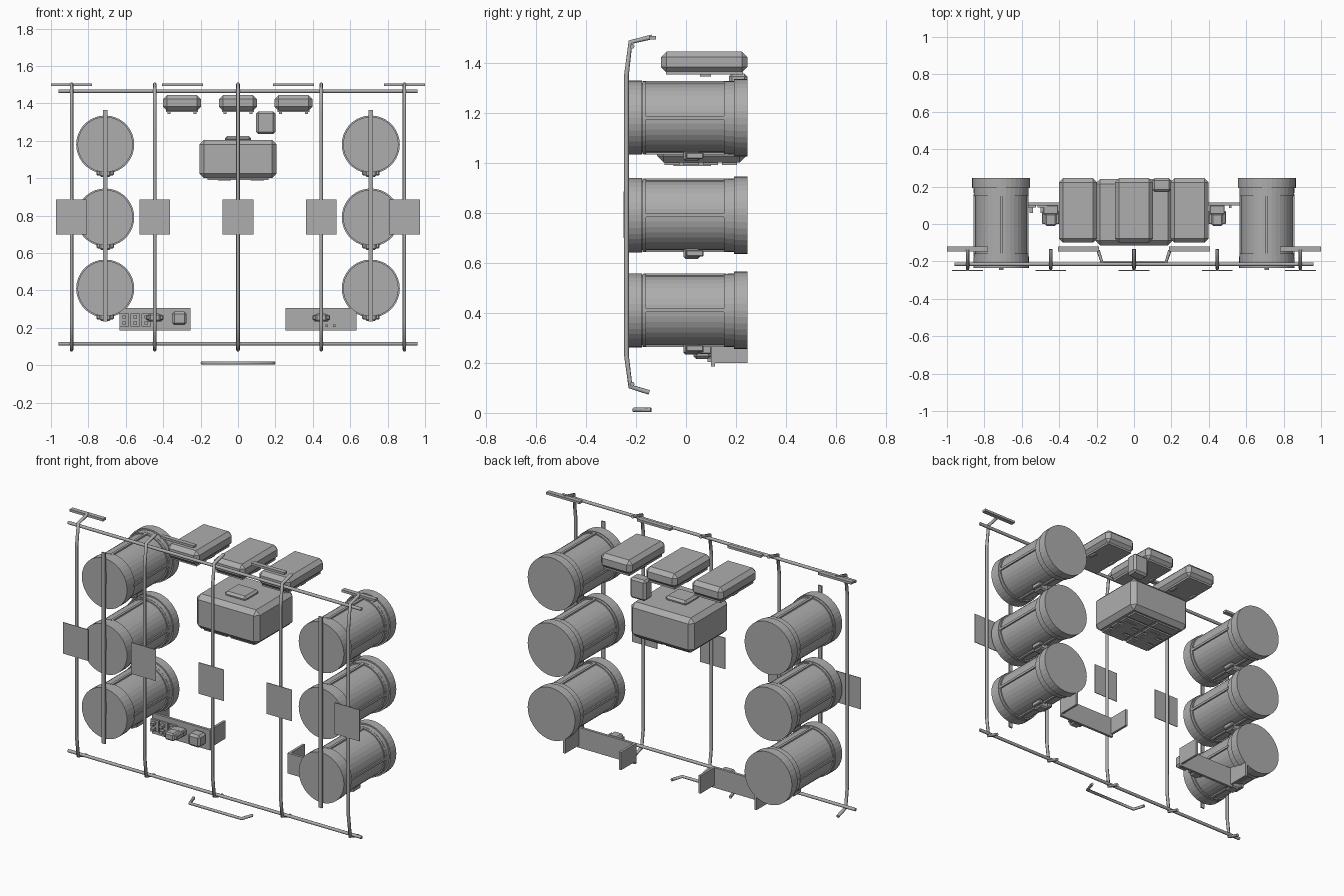
import bpy, bmesh, math
from mathutils import Vector, Matrix

if "Cube" in bpy.data.objects:
    bpy.data.objects.remove(bpy.data.objects["Cube"])

grey = bpy.data.materials.new("plain grey")
grey.diffuse_color = (0.42, 0.42, 0.42, 1)
grey.use_nodes = True
grey.node_tree.nodes["Principled BSDF"].inputs["Base Color"].default_value = grey.diffuse_color


def finish(name, bm):
    me = bpy.data.meshes.new(name)
    bmesh.ops.recalc_face_normals(bm, faces=bm.faces)
    bm.to_mesh(me)
    bm.free()
    me.materials.append(grey)
    ob = bpy.data.objects.new(name, me)
    bpy.context.collection.objects.link(ob)
    return ob


def add_box(bm, x, y, z, bevel=0.0):
    """Box from (min, max) ranges with optional chamfer."""
    size = Vector((x[1] - x[0], y[1] - y[0], z[1] - z[0]))
    mid = Vector((sum(x) / 2, sum(y) / 2, sum(z) / 2))
    vs = bmesh.ops.create_cube(bm, size=1, matrix=Matrix.Translation(mid) @ Matrix.Diagonal((*size, 1)))["verts"]
    if bevel:
        edges = list({e for v in vs for e in v.link_edges})
        bmesh.ops.bevel(bm, geom=edges, offset=bevel, segments=1, affect='EDGES', profile=0.5)


def box(name, x, y, z, bevel=0.0):
    bm = bmesh.new()
    add_box(bm, x, y, z, bevel)
    return finish(name, bm)


def tube(name, pts, r=0.01):
    """Round bar following a path."""
    cu = bpy.data.curves.new(name, 'CURVE')
    cu.dimensions = '3D'
    cu.bevel_depth = r
    cu.bevel_resolution = 2
    cu.use_fill_caps = True
    sp = cu.splines.new('POLY')
    sp.points.add(len(pts) - 1)
    for p, co in zip(sp.points, pts):
        p.co = (*co, 1)
    cu.materials.append(grey)
    ob = bpy.data.objects.new(name, cu)
    bpy.context.collection.objects.link(ob)
    return ob


def drum(name, cx, cz, profile, sides=36):
    """Closed solid turned about an axis along y; profile is (y, radius)."""
    bm = bmesh.new()
    rings = [[bm.verts.new((cx + r * math.cos(2 * math.pi * i / sides), y,
                            cz + r * math.sin(2 * math.pi * i / sides)))
              for i in range(sides)] for y, r in profile]
    for a, b in zip(rings, rings[1:]):
        for i in range(sides):
            j = (i + 1) % sides
            bm.faces.new((a[i], a[j], b[j], b[i]))
    bm.faces.new(rings[0])
    bm.faces.new(rings[-1])
    return finish(name, bm)


def fixture(name, cx, cz):
    """Small clamp block with side ears."""
    bm = bmesh.new()
    add_box(bm, (cx - 0.03, cx + 0.03), (-0.01, 0.055), (cz - 0.022, cz + 0.022), 0.008)
    for s in (-1, 1):
        add_box(bm, (cx + s * 0.035 - 0.011, cx + s * 0.035 + 0.011), (0.0, 0.07),
                (cz - 0.013, cz + 0.013), 0.004)
    return finish(name, bm)


# Drums with end rims, cage rings and rails
shell = [(-0.235, 0.148), (-0.175, 0.148), (-0.175, 0.139), (0.165, 0.139),
         (0.165, 0.147), (0.192, 0.147), (0.192, 0.155), (0.245, 0.155)]
for sx in (-0.71, 0.71):
    for cz in (0.41, 0.79, 1.18):
        drum("drum", sx, cz, shell)
        for y in (-0.166, 0.158):
            drum("cage_ring", sx, cz, [(y - 0.007, 0.146), (y + 0.007, 0.146)])
        bm = bmesh.new()
        for k in range(4):
            dx, dz = round(math.cos(k * math.pi / 2)), round(math.sin(k * math.pi / 2))
            px, pz = sx + dx * 0.14, cz + dz * 0.14
            add_box(bm, (px - 0.007, px + 0.007), (-0.17, 0.16), (pz - 0.007, pz + 0.007))
        finish("cage_rails", bm)
        fixture("drum_clamp", sx, cz - 0.152)
        box("strip_clip", (sx - 0.012, sx + 0.012), (-0.242, -0.23), (cz, cz + 0.07))
    # Vertical strip across the drum fronts
    box("drum_strip", (sx - 0.012, sx + 0.012), (-0.246, -0.238), (0.235, 1.365))

# Upright poles, bent back at both ends, each with a square panel
for px in (-0.89, -0.445, 0, 0.445, 0.89):
    tube("upright_pole", [(px, -0.135, 1.503), (px, -0.222, 1.482), (px, -0.238, 1.35),
                          (px, -0.238, 0.23), (px, -0.222, 0.105), (px, -0.147, 0.082)], 0.0095)
    box("square_panel", (px - 0.082, px + 0.082), (-0.25, -0.246), (0.70, 0.885))

# Long crossbars
for z in (0.115, 1.465):
    tube("crossbar", [(-0.96, -0.215, z), (0.96, -0.215, z)], 0.0095)

# Flat pads along the top
for cx in (-0.89, -0.297, 0.297, 0.89):
    box("top_pad", (cx - 0.109, cx + 0.109), (-0.147, -0.12), (1.493, 1.507))

# Bottom handle with splayed ends
tube("bottom_handle", [(-0.192, -0.14, 0.012), (-0.17, -0.208, 0.012),
                       (0.17, -0.208, 0.012), (0.192, -0.14, 0.012)], 0.009)

# Central housing
box("central_housing", (-0.207, 0.207), (-0.115, 0.24), (1.0, 1.205), 0.026)
box("housing_cap", (-0.07, 0.07), (-0.03, 0.1), (1.195, 1.226), 0.012)
bm = bmesh.new()
for cx in (-0.088, 0.088):
    for k in range(4):
        y = -0.085 + k * 0.076
        add_box(bm, (cx - 0.076, cx + 0.076), (y, y + 0.06), (0.991, 1.003))
    add_box(bm, (cx - 0.02, cx + 0.05), (-0.05, 0.1), (0.987, 1.0))
finish("housing_underside_plates", bm)

# Row of overhead units
for cx in (-0.3, 0, 0.297):
    box("overhead_unit", (cx - 0.102, cx + 0.102), (-0.1, 0.245), (1.36, 1.444), 0.022)
    box("overhead_base", (cx - 0.085, cx + 0.085), (-0.08, 0.228), (1.353, 1.364))
    for s in (-1, 1):
        box("overhead_foot", (cx + s * 0.07 - 0.008, cx + s * 0.07 + 0.008), (0.055, 0.1), (1.344, 1.356))

# Small hanging box
box("hanging_box", (0.097, 0.2), (0.172, 0.245), (1.235, 1.357), 0.012)

# Low shelves with rear flanges
for s in (-1, 1):
    x0, x1 = sorted((s * 0.253, s * 0.633))
    bm = bmesh.new()
    add_box(bm, (x0, x1), (0.1, 0.115), (0.185, 0.305))
    for a in (x0, x1 - 0.014):
        add_box(bm, (a, a + 0.014), (0.11, 0.245), (0.2, 0.305))
    finish("shelf_panel", bm)
    fixture("shelf_clamp", s * 0.445, 0.255)
    box("clamp_mount", (s * 0.445 - 0.04, s * 0.445 + 0.04), (0.05, 0.102), (0.235, 0.272), 0.005)

# Switches and control box on the left shelf
for cx in (-0.608, -0.549, -0.49):
    box("switch_plate", (cx - 0.025, cx + 0.025), (0.088, 0.101), (0.208, 0.276))
    for cz in (0.225, 0.258):
        box("switch_knob", (cx - 0.009, cx + 0.009), (0.06, 0.09), (cz - 0.008, cz + 0.008))
box("control_box", (-0.352, -0.275), (0.03, 0.102), (0.215, 0.287), 0.012)

# Small studs on the right shelf
for cx in (0.475, 0.515):
    box("shelf_stud", (cx - 0.007, cx + 0.007), (0.085, 0.101), (0.203, 0.219))
